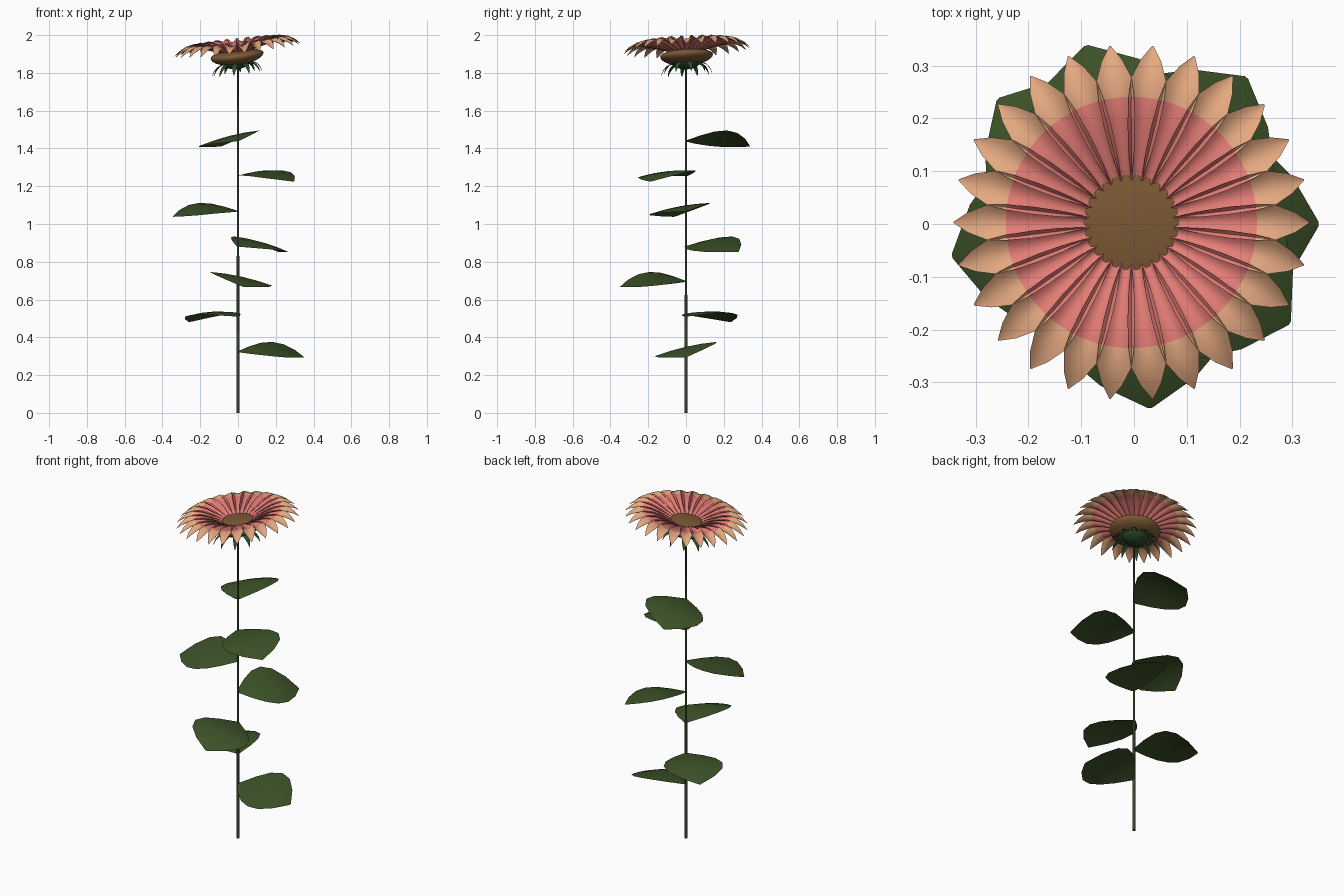
import bpy, math
from math import sin, cos, radians, pi

if "Cube" in bpy.data.objects:
    bpy.data.objects.remove(bpy.data.objects["Cube"])


def material(name, rgb):
    m = bpy.data.materials.new(name)
    m.diffuse_color = (*rgb, 1)
    m.use_nodes = True
    m.node_tree.nodes["Principled BSDF"].inputs["Base Color"].default_value = m.diffuse_color
    return m


LEAF = material("leaf green", (0.045, 0.084, 0.021))
STEM = material("stem green", (0.035, 0.065, 0.024))
CALYX = material("calyx green", (0.027, 0.075, 0.023))
BROWN = material("seed brown", (0.205, 0.102, 0.036))
PINK = material("petal pink", (0.775, 0.202, 0.181))
PEACH = material("petal peach", (0.775, 0.392, 0.216))


def build(name, verts, faces, mats, indices=None, smooth=True, angle=50):
    me = bpy.data.meshes.new(name)
    me.from_pydata(verts, [], faces)
    for m in mats:
        me.materials.append(m)
    if indices:
        for p, i in zip(me.polygons, indices):
            p.material_index = i
    ob = bpy.data.objects.new(name, me)
    bpy.context.collection.objects.link(ob)
    if smooth:
        bpy.ops.object.select_all(action='DESELECT')
        ob.select_set(True)
        bpy.context.view_layer.objects.active = ob
        bpy.ops.object.shade_smooth_by_angle(angle=radians(angle))
    return ob


def grid_faces(rows, cols, start=0, wrap=False):
    out = []
    for i in range(rows - 1):
        for j in range(cols if wrap else cols - 1):
            a, b = start + i * cols + j, start + i * cols + (j + 1) % cols
            out.append((a, b, b + cols, a + cols))
    return out


def lathe(name, profile, mat, n, place=lambda x, y, z: (x, y, z)):
    """Revolve a bottom-to-top (radius, z) profile."""
    verts = [place(r * cos(2 * pi * k / n), r * sin(2 * pi * k / n), z)
             for r, z in profile for k in range(n)]
    faces = grid_faces(len(profile), n, 0, True)
    faces.append(tuple(reversed(range(n))))
    faces.append(tuple(range(len(verts) - n, len(verts))))
    return build(name, verts, faces, [mat])


def head(x, y, z):
    """Flower head frame: leans a little to the left and front."""
    return (x - 0.005, y + 0.003, 1.893 + z + 0.11 * x + 0.05 * y)


# Stem, tapering upward
lathe("stem", [(0.0085, 0), (0.007, 0.6), (0.006, 1.2), (0.005, 1.85)], STEM, 10)

# Leaves spiral up the stem by the golden angle, each rolled about its midrib
OUTLINE = [(0.0, 0.012, 0.0), (0.06, 0.085, 0.014), (0.12, 0.14, 0.024),
           (0.18, 0.165, 0.025), (0.24, 0.15, 0.015), (0.30, 0.09, -0.005),
           (0.35, 0.004, -0.03)]  # distance, half width, height
ROLLS = [0.23, -0.03, -0.22, 0.23, -0.18, 0.09, -0.25]
for k, roll in enumerate(ROLLS):
    a = radians(137.5 * k)
    verts = []
    for d, w, h in OUTLINE:
        for s in (-1, -0.5, 0, 0.5, 1):
            t = s * w
            verts.append((d * cos(a) - t * sin(a), d * sin(a) + t * cos(a),
                          0.325 + 0.186 * k + h + roll * t - 0.012 * s * s * w / 0.165))
    build(f"leaf_{k + 1}", verts, grid_faces(len(OUTLINE), 5), [LEAF])

# Seed head: flattened ball, deeper below than above
profile = []
for i in range(17):
    t = -pi / 2 + pi * (i + 0.15) / 16.3
    profile.append((0.14 * cos(t), sin(t) * (0.052 if t < 0 else 0.031)))
lathe("seed_head", profile, BROWN, 40, head)

# Ring of cupped petals; neighbours overlap so their raised edges cross
N = 26
PETAL = [(0.07, 6.0, 0.016, 0.004), (0.10, 8.2, 0.026, 0.011),
         (0.14, 9.4, 0.038, 0.019), (0.19, 9.1, 0.053, 0.023),
         (0.238, 8.2, 0.061, 0.020), (0.275, 7.0, 0.058, 0.014),
         (0.31, 3.6, 0.045, 0.006), (0.337, 0.2, 0.026, 0.0)]
# radius, half angle, midrib height, edge lift
COLS = 7
verts, faces, colours = [], [], []
for k in range(N):
    start = len(verts)
    for r, w, h, lift in PETAL:
        for j in range(COLS):
            s = 2 * j / (COLS - 1) - 1
            a = 2 * pi * k / N + radians(w) * s
            verts.append(head(r * cos(a), r * sin(a), h + lift * s * s))
    faces += grid_faces(len(PETAL), COLS, start)
    colours += [0 if i < 4 else 1 for i in range(len(PETAL) - 1) for _ in range(COLS - 1)]
build("petals", verts, faces, [PINK, PEACH], colours)

# Calyx cup under the seed head
lathe("calyx", [(0.006, -0.074), (0.035, -0.069), (0.06, -0.058), (0.076, -0.042),
                (0.078, -0.03)], CALYX, 20, head)

# Drooping pointed sepals around the calyx
SEPAL = [(0.06, 0.016, -0.045), (0.085, 0.017, -0.040), (0.108, 0.013, -0.052),
         (0.125, 0.008, -0.072), (0.135, 0.001, -0.096)]
verts, faces = [], []
for k in range(10):
    a = 2 * pi * (k + 0.3) / 10
    start = len(verts)
    for d, w, h in SEPAL:
        for s in (-1, 0, 1):
            verts.append(head(d * cos(a) - s * w * sin(a), d * sin(a) + s * w * cos(a),
                              h - 0.004 * abs(s)))
    faces += grid_faces(len(SEPAL), 3, start)
build("sepals", verts, faces, [CALYX])
